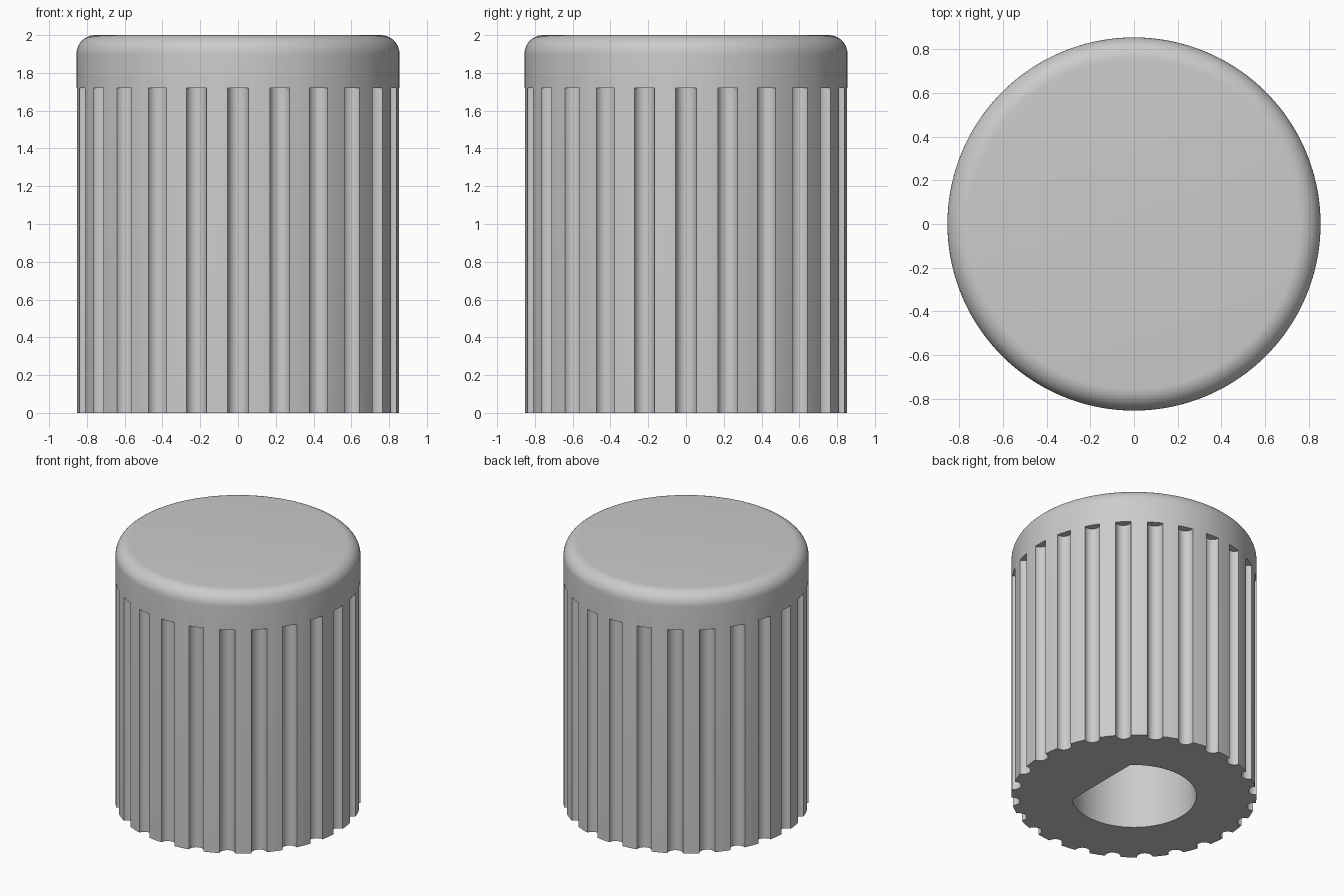
import bpy
import bmesh
from math import sin, cos, pi, acos, radians
from mathutils import Matrix, Vector

default = bpy.data.objects.get("Cube")
if default:
    bpy.data.objects.remove(default, do_unlink=True)

RADIUS, HEIGHT, FILLET = 0.855, 2.0, 0.1
GROOVES, GROOVE_R, GROOVE_TOP = 24, 0.055, 1.72
BORE_R, BORE_FLAT, BORE_DEPTH = 0.435, 0.3, 1.4

grey = bpy.data.materials.new("grey plastic")
grey.use_nodes = True
colour = (0.6, 0.6, 0.6, 1)
grey.diffuse_color = colour
grey.node_tree.nodes["Principled BSDF"].inputs["Base Color"].default_value = colour


def make_object(name, bm):
    bmesh.ops.recalc_face_normals(bm, faces=bm.faces)
    mesh = bpy.data.meshes.new(name)
    bm.to_mesh(mesh)
    bm.free()
    mesh.materials.append(grey)
    obj = bpy.data.objects.new(name, mesh)
    bpy.context.collection.objects.link(obj)
    return obj


def add_prism(bm, outline, bottom, top):
    """Extrude a closed xy outline between two heights."""
    low = [bm.verts.new((x, y, bottom)) for x, y in outline]
    high = [bm.verts.new((x, y, top)) for x, y in outline]
    bm.faces.new(low)
    bm.faces.new(high)
    for i in range(len(low)):
        j = (i + 1) % len(low)
        bm.faces.new((low[i], low[j], high[j], high[i]))


def arc(cx, cy, r, start, end, steps):
    return [(cx + r * cos(start + (end - start) * i / steps),
             cy + r * sin(start + (end - start) * i / steps))
            for i in range(steps + 1)]


# Knob body: cylinder with a rounded top rim
bm = bmesh.new()
SEGMENTS = 144
profile = [(RADIUS, 0)] + arc(RADIUS - FILLET, HEIGHT - FILLET, FILLET, 0, pi / 2, 10)
rings = []
for r, z in profile:
    rings.append([bm.verts.new((x, y, z))
                  for x, y in arc(0, 0, r, 0, 2 * pi, SEGMENTS)[:-1]])
for a, b in zip(rings, rings[1:]):
    for i in range(SEGMENTS):
        j = (i + 1) % SEGMENTS
        bm.faces.new((a[i], a[j], b[j], b[i]))
bm.faces.new(rings[0])
bm.faces.new(rings[-1])
knob = make_object("knob_body", bm)

# Cutter for the ring of grip grooves
bm = bmesh.new()
for k in range(GROOVES):
    angle = 2 * pi * k / GROOVES
    circle = arc(RADIUS * cos(angle), RADIUS * sin(angle), GROOVE_R,
                 angle + 0.05, angle + 0.05 + 2 * pi, 24)[:-1]
    add_prism(bm, circle, -0.1, GROOVE_TOP)
groove_cutter = make_object("groove_cutter", bm)

# Cutter for the D-shaped shaft bore, flat towards +x
bm = bmesh.new()
half = acos(BORE_FLAT / BORE_R)
add_prism(bm, arc(0, 0, BORE_R, half, 2 * pi - half, 72), -0.1, BORE_DEPTH)
bore_cutter = make_object("bore_cutter", bm)

# Cut and discard the cutters
for cutter in (groove_cutter, bore_cutter):
    cutter.hide_render = True
    cut = knob.modifiers.new(cutter.name, "BOOLEAN")
    cut.operation = "DIFFERENCE"
    cut.solver = "EXACT"
    cut.object = cutter
bpy.context.view_layer.update()
graph = bpy.context.evaluated_depsgraph_get()
finished = bpy.data.meshes.new_from_object(knob.evaluated_get(graph))
knob.modifiers.clear()
knob.data = finished
for cutter in (groove_cutter, bore_cutter):
    bpy.data.objects.remove(cutter, do_unlink=True)

# Smooth curved walls, keep the edges crisp
bpy.ops.object.select_all(action="DESELECT")
knob.select_set(True)
bpy.context.view_layer.objects.active = knob
bpy.ops.object.shade_smooth_by_angle(angle=radians(30))
